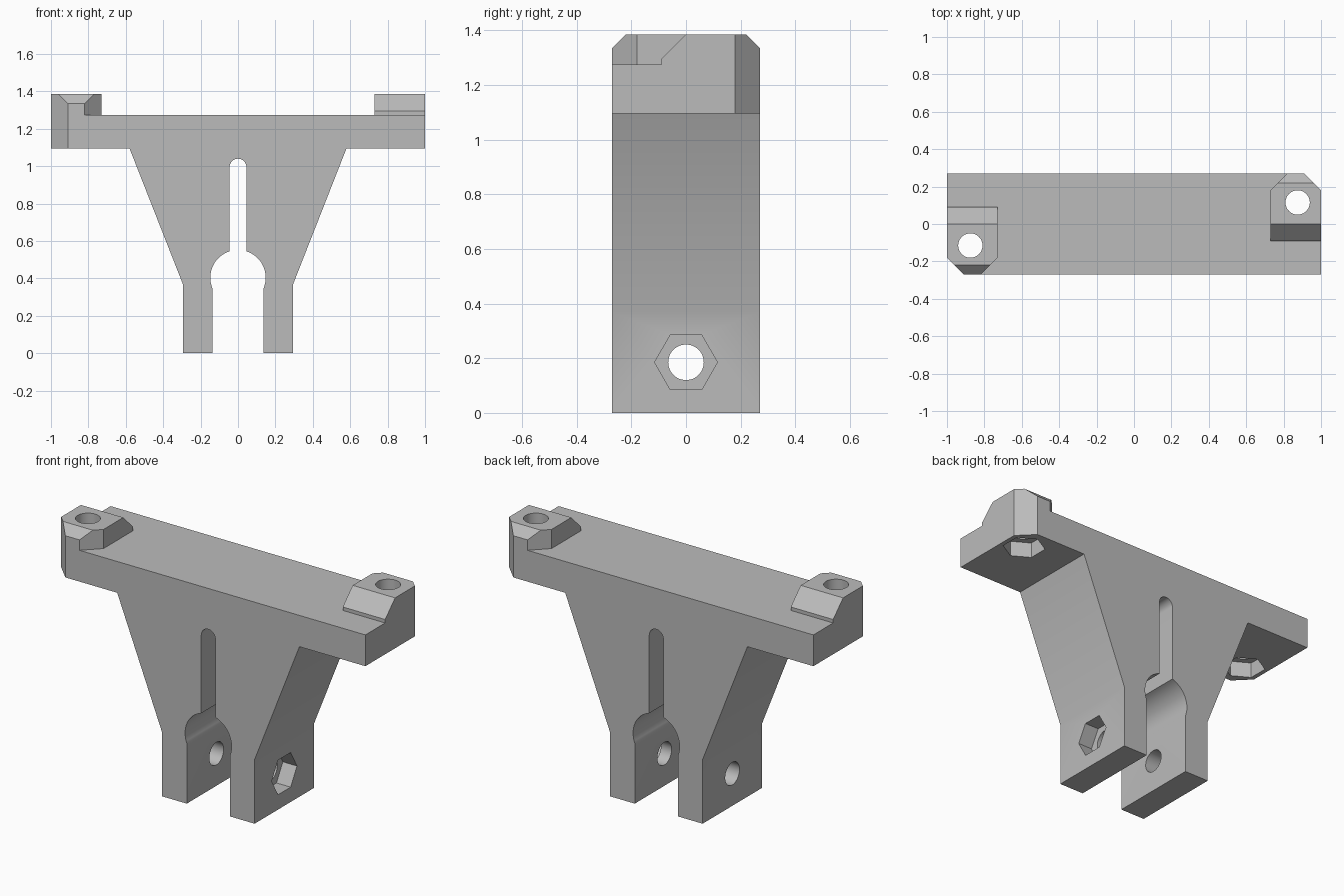
import bpy
import bmesh
from math import sin, cos, pi, asin, radians
from mathutils import Vector, Matrix

cube = bpy.data.objects.get("Cube")
if cube:
    bpy.data.objects.remove(cube, do_unlink=True)

HALF_Y = 0.27
PLATE_LOW, PLATE_TOP, PAD_TOP = 1.095, 1.275, 1.385
CORNER = 0.09

grey = bpy.data.materials.new("plain_grey")
grey.use_nodes = True
colour = (0.5, 0.5, 0.5, 1)
grey.diffuse_color = colour
grey.node_tree.nodes["Principled BSDF"].inputs["Base Color"].default_value = colour


def add_object(name, bm):
    bmesh.ops.recalc_face_normals(bm, faces=bm.faces)
    mesh = bpy.data.meshes.new(name)
    bm.to_mesh(mesh)
    bm.free()
    mesh.materials.append(grey)
    obj = bpy.data.objects.new(name, mesh)
    bpy.context.collection.objects.link(obj)
    return obj


def prism(points, low, high, upright=False):
    """Extrude an outline along z, or along y when upright."""
    bm = bmesh.new()
    to3d = (lambda a, b: (a, low, b)) if upright else (lambda a, b: (a, b, low))
    face = bm.faces.new([bm.verts.new(to3d(a, b)) for a, b in points])
    new = bmesh.ops.extrude_face_region(bm, geom=[face])["geom"]
    move = (0, high - low, 0) if upright else (0, 0, high - low)
    verts = [v for v in new if isinstance(v, bmesh.types.BMVert)]
    bmesh.ops.translate(bm, verts=verts, vec=move)
    return bm


def slice_off(bm, point, normal):
    geom = bm.verts[:] + bm.edges[:] + bm.faces[:]
    bmesh.ops.bisect_plane(bm, geom=geom, plane_co=point, plane_no=normal, clear_outer=True)
    bmesh.ops.holes_fill(bm, edges=[e for e in bm.edges if e.is_boundary])


def arc(z, radius, start, end, steps):
    angles = [start + (end - start) * i / steps for i in range(steps + 1)]
    return [(radius * cos(a), z + radius * sin(a)) for a in angles]


def cylinder(name, radius, sides, depth, matrix):
    bm = bmesh.new()
    bmesh.ops.create_cone(bm, cap_ends=True, segments=sides, radius1=radius,
                          radius2=radius, depth=depth, matrix=matrix)
    obj = add_object(name, bm)
    obj.hide_render = True
    return obj


def combine(target, other, operation):
    mod = target.modifiers.new(operation, 'BOOLEAN')
    mod.operation, mod.solver, mod.object = operation, 'EXACT', other
    graph = bpy.context.evaluated_depsgraph_get()
    mesh = bpy.data.meshes.new_from_object(target.evaluated_get(graph))
    target.modifiers.clear()
    target.data = mesh
    bpy.data.objects.remove(other, do_unlink=True)


# Top plate, with two opposite corners cut
cut = [(1, HALF_Y - CORNER), (1 - CORNER, HALF_Y), (-1, HALF_Y)]
plate_outline = cut + [(-x, -y) for x, y in cut]
bracket = add_object("clamp_bracket", prism(plate_outline, PLATE_LOW, PLATE_TOP))

# Tapered web with two legs, round relief and slot
bore, slot, gap, bore_z = 0.148, 0.045, 0.137, 0.404
half = [(0.58, PLATE_TOP - 0.1), (0.58, PLATE_LOW), (0.295, 0.37), (0.295, 0), (gap, 0)]
half += arc(bore_z, bore, -(pi / 2 - asin(gap / bore)), pi / 2 - asin(slot / bore), 20)
half += arc(0.995, slot, 0, pi / 2, 10)
web_outline = half + [(-x, z) for x, z in reversed(half[:-1])]
web = add_object("web", prism(web_outline, -HALF_Y, HALF_Y, upright=True))
combine(bracket, web, 'UNION')

# Bevelled pads at opposite ends
INNER = 0.73
for turn in (0, pi):
    plan = [(INNER, -0.09), (1, -0.09), (1, HALF_Y - CORNER), (1 - CORNER, HALF_Y),
            (INNER + CORNER, HALF_Y), (INNER, HALF_Y - CORNER)]
    bm = prism(plan, PLATE_TOP - 0.05, PAD_TOP)
    slice_off(bm, Vector((0, 0, PAD_TOP)), Vector((0, -1, 1)))
    slice_off(bm, Vector((0, HALF_Y, PAD_TOP - 0.05)), Vector((0, 1, 1)))
    spin = Matrix.Rotation(turn, 4, 'Z')
    bm.transform(spin)
    combine(bracket, add_object("pad", bm), 'UNION')

# Bolt holes and nut pockets under the pads
for turn in (0, pi):
    spin = Matrix.Rotation(turn, 4, 'Z')
    hole = spin @ Matrix.Translation((0.875, 0.115, 1.2))
    combine(bracket, cylinder("bolt_cutter", 0.065, 48, 1, hole), 'DIFFERENCE')
    pocket = spin @ Matrix.Translation((0.875, 0.115, PLATE_LOW))
    combine(bracket, cylinder("nut_cutter", 0.115, 6, 0.18, pocket), 'DIFFERENCE')

# Cross bolt through the legs, with a nut pocket on one side
side = Matrix.Rotation(pi / 2, 4, 'Y')
cross = Matrix.Translation((0, 0, 0.185)) @ side
combine(bracket, cylinder("bolt_cutter", 0.065, 48, 1, cross), 'DIFFERENCE')
# Corners of this pocket point along y
nut = Matrix.Translation((0.295, 0, 0.185)) @ side
combine(bracket, cylinder("nut_cutter", 0.115, 6, 0.18, nut), 'DIFFERENCE')

# Merge coplanar faces and keep edges crisp
bm = bmesh.new()
bm.from_mesh(bracket.data)
bmesh.ops.remove_doubles(bm, verts=bm.verts, dist=0.0001)
bmesh.ops.dissolve_limit(bm, angle_limit=radians(0.5), verts=bm.verts, edges=bm.edges)
bm.to_mesh(bracket.data)
bm.free()
bpy.ops.object.select_all(action='DESELECT')
bracket.select_set(True)
bpy.context.view_layer.objects.active = bracket
bpy.ops.object.shade_smooth_by_angle(angle=radians(25))
